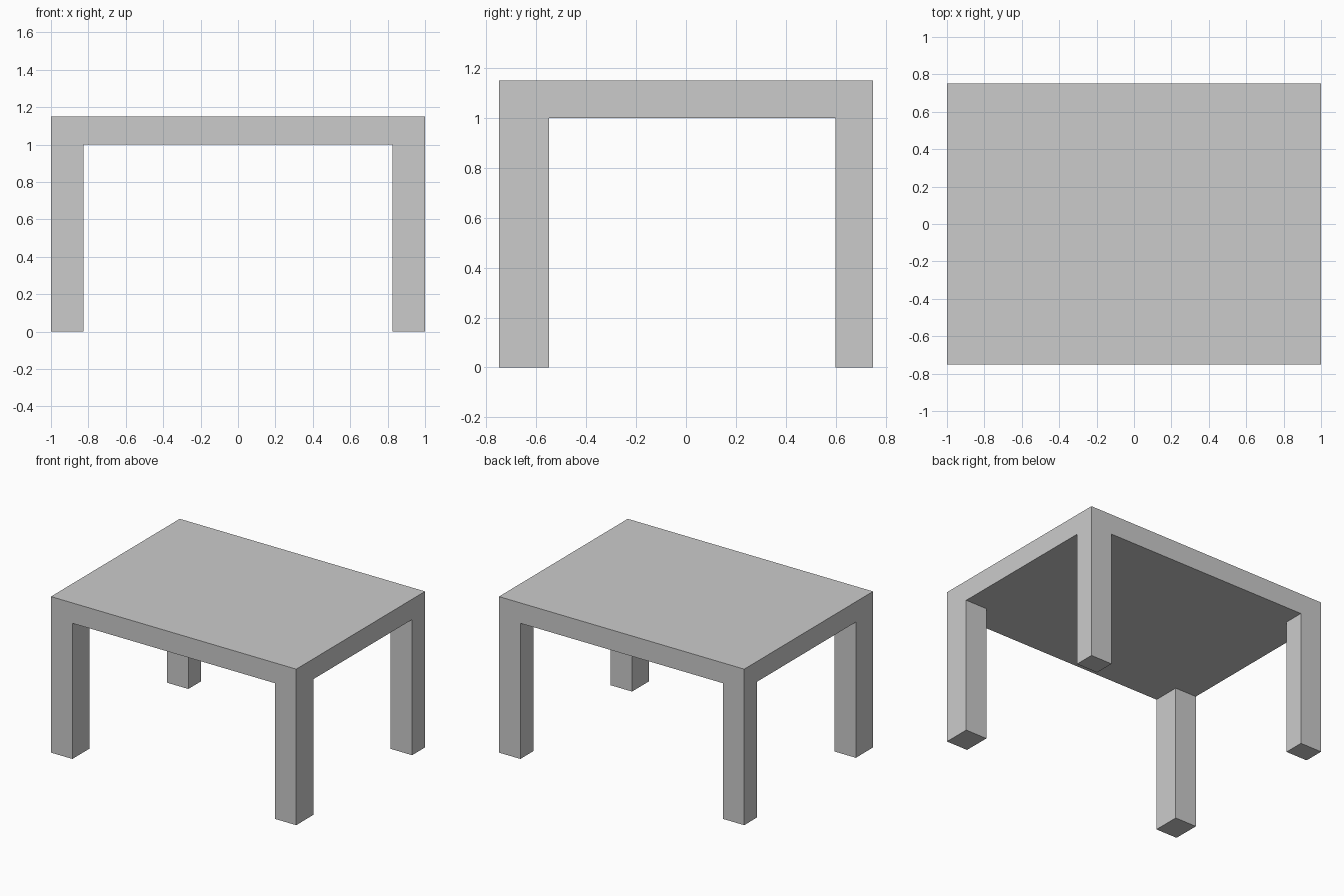
import bpy

if "Cube" in bpy.data.objects:
    bpy.data.objects.remove(bpy.data.objects["Cube"])

W, D = 2.0, 1.5             # overall width and depth
LEG_H, TOP_H = 1.0, 0.15    # leg height and top thickness
LEG_W = 0.175


def box(name, x0, x1, y0, y1, z0, z1):
    bpy.ops.mesh.primitive_cube_add(
        size=1, location=((x0 + x1) / 2, (y0 + y1) / 2, (z0 + z1) / 2))
    ob = bpy.context.object
    ob.name = name
    ob.scale = (x1 - x0, y1 - y0, z1 - z0)
    bpy.ops.object.transform_apply(location=False, rotation=False, scale=True)
    return ob


# Slab top
box("table_top", -W / 2, W / 2, -D / 2, D / 2, LEG_H, LEG_H + TOP_H)

# Legs flush with the corners; the front pair is deeper than the back pair
for row, y0, y1 in (("front", -D / 2, -D / 2 + 0.2), ("back", D / 2 - 0.15, D / 2)):
    for side, x0 in (("left", -W / 2), ("right", W / 2 - LEG_W)):
        box(f"{row}_{side}_leg", x0, x0 + LEG_W, y0, y1, 0, LEG_H)
